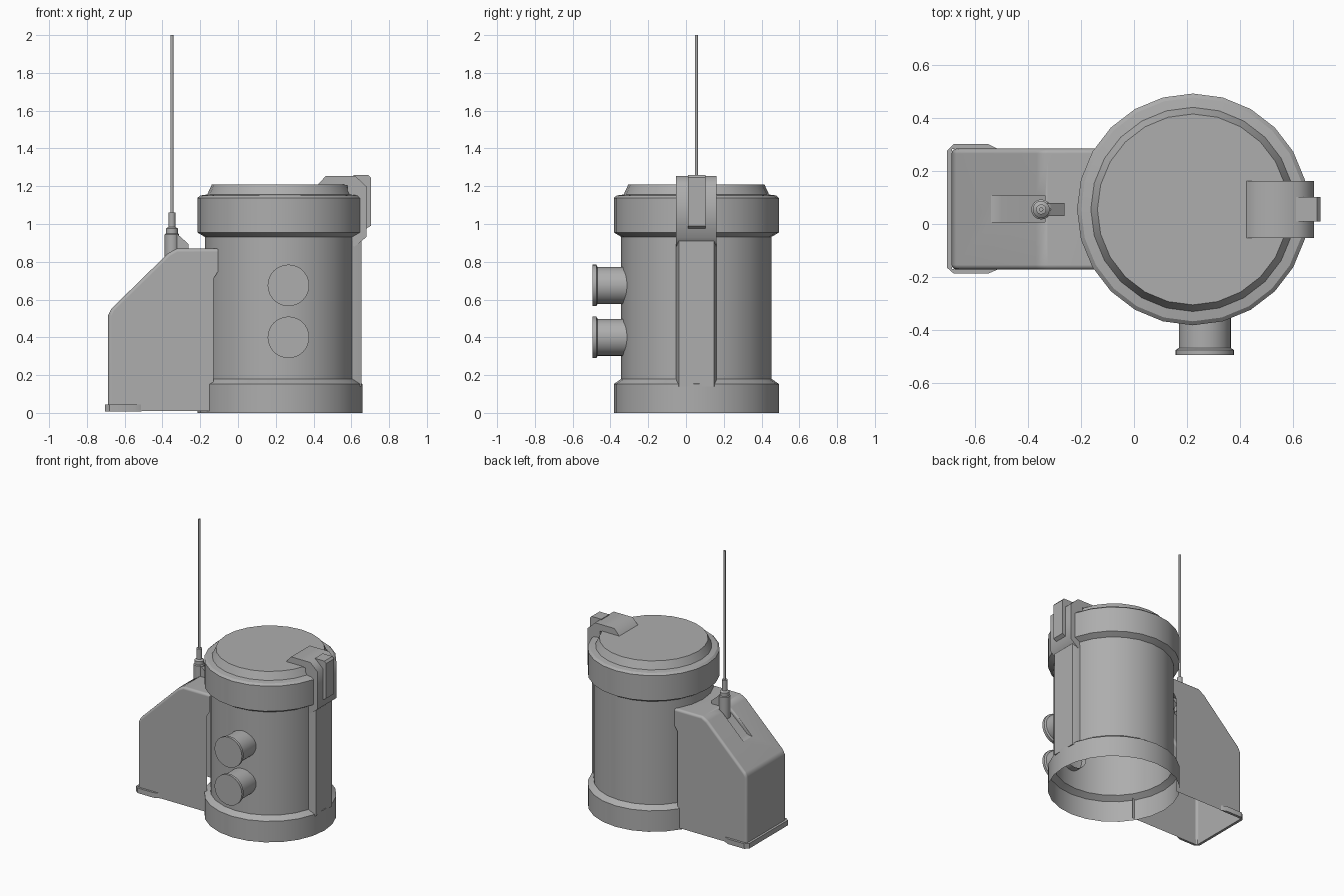
import bpy, bmesh, math
from mathutils import Vector

if "Cube" in bpy.data.objects:
    bpy.data.objects.remove(bpy.data.objects["Cube"])

grey = bpy.data.materials.new("dark_grey")
grey.diffuse_color = (0.42, 0.42, 0.42, 1)
grey.use_nodes = True
grey.node_tree.nodes["Principled BSDF"].inputs["Base Color"].default_value = grey.diffuse_color


def activate(ob):
    bpy.ops.object.select_all(action='DESELECT')
    ob.select_set(True)
    bpy.context.view_layer.objects.active = ob


def finish(bm, name, angle=30):
    bmesh.ops.recalc_face_normals(bm, faces=bm.faces)
    me = bpy.data.meshes.new(name)
    bm.to_mesh(me)
    bm.free()
    me.materials.append(grey)
    ob = bpy.data.objects.new(name, me)
    bpy.context.collection.objects.link(ob)
    activate(ob)
    bpy.ops.object.shade_smooth_by_angle(angle=math.radians(angle))
    return ob


def lathe(name, profile, centre, sides, axis='Z'):
    """Revolve (radius, height) pairs; the last ring is capped."""
    bm = bmesh.new()
    rings = []
    for r, h in profile:
        ring = []
        for i in range(sides):
            a = 2 * math.pi * i / sides
            c, s = r * math.cos(a), r * math.sin(a)
            p = (c, s, h) if axis == 'Z' else (c, h, s)
            ring.append(bm.verts.new(Vector(centre) + Vector(p)))
        rings.append(ring)
    for a, b in zip(rings, rings[1:]):
        for i in range(sides):
            j = (i + 1) % sides
            bm.faces.new((a[i], a[j], b[j], b[i]))
    bm.faces.new(rings[-1])
    return finish(bm, name)


def prism(outline, lo, hi, axis='Y'):
    """Extrude a 2D outline along y (outline in xz) or z (outline in xy)."""
    bm = bmesh.new()
    place = (lambda u, v, t: (u, t, v)) if axis == 'Y' else (lambda u, v, t: (u, v, t))
    a = [bm.verts.new(place(u, v, lo)) for u, v in outline]
    b = [bm.verts.new(place(u, v, hi)) for u, v in outline]
    n = len(outline)
    for i in range(n):
        j = (i + 1) % n
        bm.faces.new((a[i], a[j], b[j], b[i]))
    bm.faces.new(a)
    bm.faces.new(b)
    bmesh.ops.recalc_face_normals(bm, faces=bm.faces)
    return bm


CX, CY = 0.222, 0.055

# Main drum with base ring, cap and lid, open underneath
lathe("drum", [(0.437, 0), (0.437, 0.153), (0.398, 0.18), (0.398, 0.925),
               (0.398, 0.932), (0.437, 0.955), (0.437, 1.138), (0.422, 1.151),
               (0.385, 1.156), (0.36, 1.21)], (CX, CY, 0), 24)

# Two capped pipe stubs on the front
for label, z in (("lower", 0.40), ("upper", 0.675)):
    lathe(label + "_pipe", [(0.098, -0.29), (0.098, -0.468), (0.11, -0.475),
                            (0.11, -0.494)], (0.267, 0, z), 32, axis='Y')

# Side housing with sloped top and softened edges
bm = prism([(-0.688, 0.01), (-0.688, 0.515), (-0.67, 0.552), (-0.37, 0.845),
            (-0.325, 0.87), (-0.105, 0.87), (-0.105, 0.75), (-0.13, 0.71),
            (-0.13, 0.01)], -0.172, 0.284)
rim = [e for e in bm.edges
       if abs(e.verts[0].co.y - e.verts[1].co.y) < 1e-4
       and all(v.co.x < -0.6 or v.co.z > 0.8 for v in e.verts)]
bmesh.ops.bevel(bm, geom=rim, offset=0.018, segments=3, profile=0.5, affect='EDGES')
housing = finish(bm, "side_housing", 40)

# Groove running down the slope
cutter = finish(prism([(-0.54, 0.676), (-0.50, 0.685), (-0.335, 0.835),
                       (-0.335, 1.0), (-0.54, 1.0)], 0.008, 0.108), "groove_cutter")
cutter.hide_render = True
activate(housing)
mod = housing.modifiers.new("groove", 'BOOLEAN')
mod.operation = 'DIFFERENCE'
mod.solver = 'EXACT'
mod.object = cutter
housing.modifiers.move(len(housing.modifiers) - 1, 0)
bpy.ops.object.modifier_apply(modifier="groove")
bpy.data.objects.remove(cutter)

# Open the underside of the housing and its end inside the drum
bm = bmesh.new()
bm.from_mesh(housing.data)
hidden = [f for f in bm.faces if f.calc_center_median().z < 0.012
          or f.calc_center_median().x > -0.133]
bmesh.ops.delete(bm, geom=hidden, context='FACES')
bm.to_mesh(housing.data)
bm.free()
weighted = housing.modifiers.new("even_shading", 'WEIGHTED_NORMAL')
weighted.keep_sharp = True

# U-shaped foot lip around the outer end of the housing
finish(prism([(-0.51, -0.170), (-0.55, -0.187), (-0.68, -0.187), (-0.705, -0.165),
              (-0.705, 0.277), (-0.68, 0.301), (-0.55, 0.301), (-0.51, 0.282),
              (-0.686, 0.282), (-0.686, -0.170)],
             0.008, 0.045, axis='Z'), "foot_lip")

# Antenna bracket, socket and whip
finish(prism([(-0.36, 0.80), (-0.36, 0.95), (-0.325, 0.95), (-0.263, 0.895),
              (-0.263, 0.86)], 0.03, 0.08), "antenna_bracket")
lathe("antenna", [(0.038, 0.79), (0.038, 0.945), (0.032, 0.95), (0.032, 0.975),
                  (0.019, 0.985), (0.019, 1.06), (0.008, 1.062), (0.008, 2.0)],
      (-0.350, 0.055, 0), 16)

# Vertical rib under the latch
finish(prism([(0.59, -0.055), (0.62, -0.05), (0.655, -0.038), (0.655, 0.148),
              (0.62, 0.16), (0.59, 0.165)], 0.14, 0.91, axis='Z'), "rib")

# Latch plate folded over the cap, and the clip on it
finish(prism([(0.42, 1.205), (0.465, 1.255), (0.62, 1.255), (0.679, 1.2),
              (0.679, 0.93), (0.617, 0.88), (0.58, 0.90), (0.58, 1.205)],
             -0.052, 0.162), "latch_plate", 60)
finish(prism([(0.612, 1.24), (0.612, 1.26), (0.69, 1.26), (0.703, 1.245),
              (0.703, 0.99), (0.67, 0.97), (0.65, 1.15)], 0.01, 0.102), "latch_clip")
